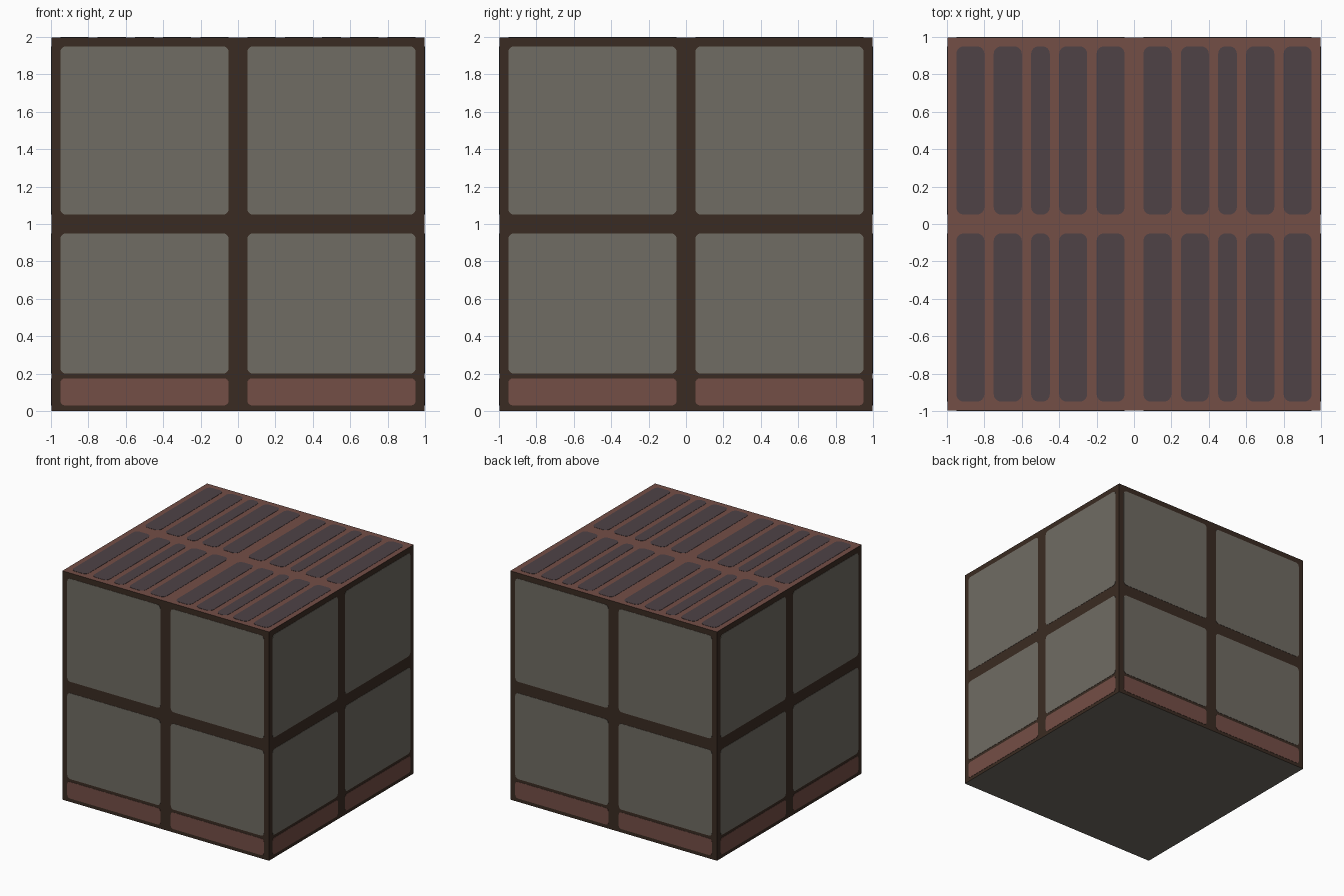
import bpy, bmesh, math
from mathutils import Matrix, Vector

if "Cube" in bpy.data.objects:
    bpy.data.objects.remove(bpy.data.objects["Cube"])

T = 0.002            # plate thickness
H = 1.0 - T          # half width of the core block


def material(name, hex_code):
    def lin(c):
        c /= 255
        return c / 12.92 if c <= 0.04045 else ((c + 0.055) / 1.055) ** 2.4
    m = bpy.data.materials.new(name)
    m.diffuse_color = [lin(int(hex_code[i:i + 2], 16)) for i in (0, 2, 4)] + [1]
    m.use_nodes = True
    m.node_tree.nodes["Principled BSDF"].inputs["Base Color"].default_value = m.diffuse_color
    return m


GREY = material("grey plaster", "706C63")
TIMBER = material("dark timber", "3A2B22")
BRICK = material("red brown brick", "744E46")
SLATE = material("slate purple", "4E4246")


def finish(name, bm, mats):
    me = bpy.data.meshes.new(name)
    bm.to_mesh(me)
    bm.free()
    for m in mats:
        me.materials.append(m)
    ob = bpy.data.objects.new(name, me)
    bpy.context.collection.objects.link(ob)
    return ob


def rounded_plate(bm, x0, x1, y0, y1, r, mat):
    """Thin rounded rectangle in local xy, raised by T, placed by a matrix."""
    pts = []
    for cx, cy, start in ((x1 - r, y1 - r, 0), (x0 + r, y1 - r, 90),
                          (x0 + r, y0 + r, 180), (x1 - r, y0 + r, 270)):
        for k in range(5):
            a = math.radians(start + k * 22.5)
            pts.append((cx + r * math.cos(a), cy + r * math.sin(a)))
    top = [bm.verts.new(mat @ Vector((x, y, T))) for x, y in pts]
    low = [bm.verts.new(mat @ Vector((x, y, 0))) for x, y in pts]
    bm.faces.new(top)
    n = len(pts)
    for i in range(n):
        j = (i + 1) % n
        bm.faces.new((low[i], low[j], top[j], top[i]))


# Core block: timber walls, brick top, plain grey underside
bm = bmesh.new()
bmesh.ops.create_cube(bm, size=1, matrix=Matrix.Translation((0, 0, H / 2 + T / 2 + 0.5 - T / 2 - H / 2 + 0.5 - T / 2))
                      @ Matrix.Diagonal((2 * H, 2 * H, 2 - T, 1)))
bm.normal_update()
for f in bm.faces:
    f.material_index = 1 if f.normal.z > 0.5 else 2 if f.normal.z < -0.5 else 0
finish("core_block", bm, [TIMBER, BRICK, GREY])

# Wall panels and brick plinth panels, the same on all four sides
walls, plinth = bmesh.new(), bmesh.new()
for q in range(4):
    side = (Matrix.Rotation(math.radians(90 * q), 4, 'Z')
            @ Matrix.Translation((0, -H, 0))
            @ Matrix.Rotation(math.radians(90), 4, 'X'))
    for x0, x1 in ((-0.95, -0.05), (0.05, 0.95)):
        for z0, z1 in ((0.2, 0.95), (1.05, 1.95)):
            rounded_plate(walls, x0, x1, z0, z1, 0.03, side)
        rounded_plate(plinth, x0, x1, 0.03, 0.175, 0.025, side)
finish("wall_panels", walls, [GREY])
finish("plinth_panels", plinth, [BRICK])

# Roof slats: two rows, mirrored left and right, the middle one narrower
slats = bmesh.new()
roof = Matrix.Translation((0, 0, 2 - T))
for x0, x1 in ((0.05, 0.2), (0.25, 0.4), (0.45, 0.55), (0.6, 0.75), (0.8, 0.95)):
    for a, b in ((x0, x1), (-x1, -x0)):
        for y0, y1 in ((-0.95, -0.05), (0.05, 0.95)):
            rounded_plate(slats, a, b, y0, y1, 0.04, roof)
finish("roof_slats", slats, [SLATE])
